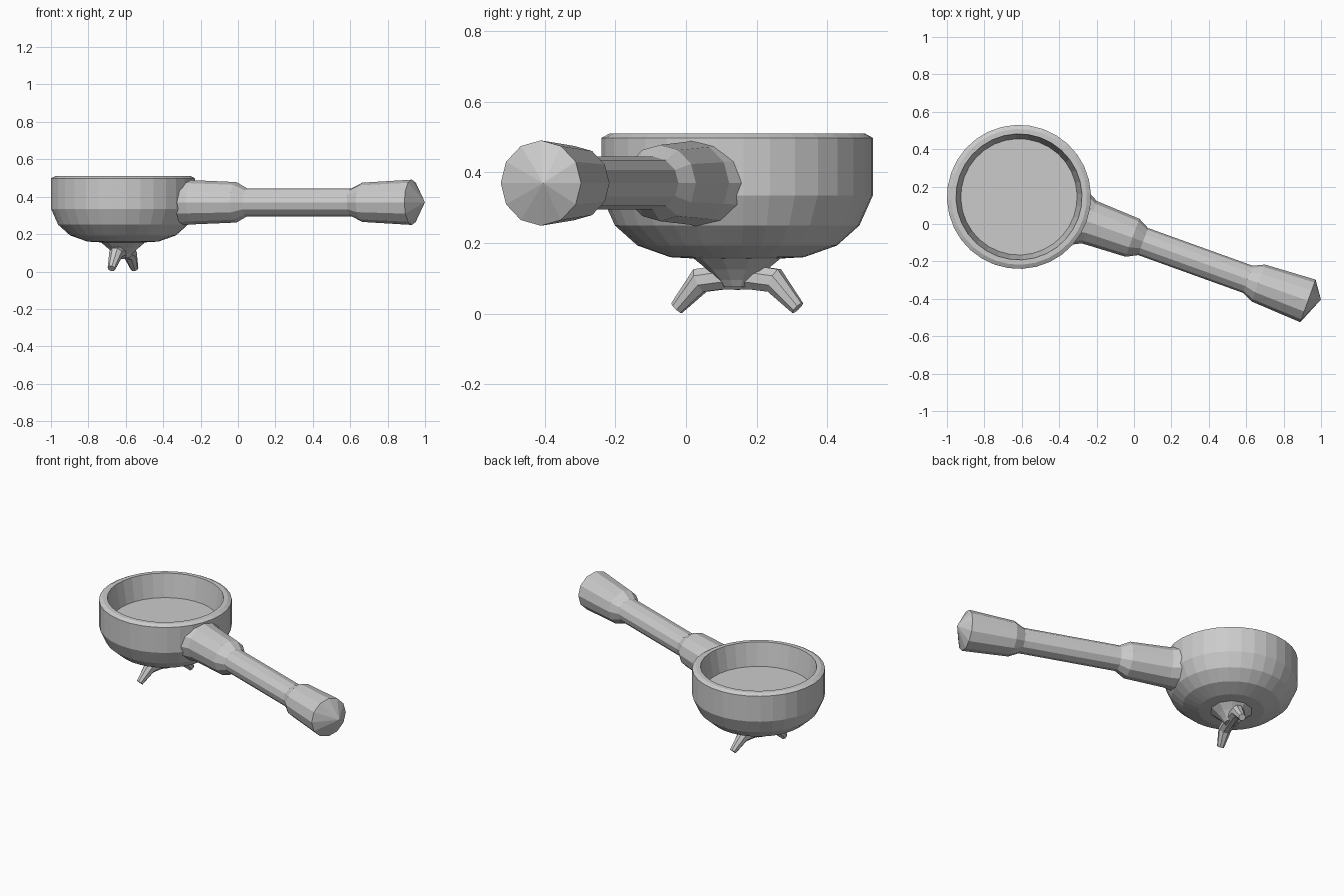
import bpy, bmesh
from math import sin, cos, tau, radians
from mathutils import Vector, Matrix

if "Cube" in bpy.data.objects:
    bpy.data.objects.remove(bpy.data.objects["Cube"])

# Local frame: basket axis at origin, handle along +x
PLACE = Matrix.Translation((-0.615, 0.145, 0)) @ Matrix.Rotation(radians(-19.8), 4, 'Z')


def ring(centre, u, v, ru, rv, n, phase=0.0):
    c, u, v = Vector(centre), Vector(u), Vector(v)
    return [c + u * ru * cos(tau * (i + phase) / n) + v * rv * sin(tau * (i + phase) / n)
            for i in range(n)]


def skin(name, rings, tip=None):
    """Bridge equal-sized rings; cap both ends, the last one to an apex if given."""
    bm = bmesh.new()
    loops = [[bm.verts.new(p) for p in r] for r in rings]
    n = len(loops[0])
    for a, b in zip(loops, loops[1:]):
        for i in range(n):
            j = (i + 1) % n
            bm.faces.new((a[i], a[j], b[j], b[i]))
    bm.faces.new(loops[0][::-1])
    if tip:
        t = bm.verts.new(tip)
        for i in range(n):
            bm.faces.new((loops[-1][i], loops[-1][(i + 1) % n], t))
    else:
        bm.faces.new(loops[-1])
    bmesh.ops.recalc_face_normals(bm, faces=bm.faces)
    mesh = bpy.data.meshes.new(name)
    bm.to_mesh(mesh)
    bm.free()
    ob = bpy.data.objects.new(name, mesh)
    ob.matrix_world = PLACE
    bpy.context.collection.objects.link(ob)
    return ob


X, Y, Z = (1, 0, 0), (0, 1, 0), (0, 0, 1)

# Basket: rounded outside, rim, recessed floor
basket = [(0.12, 0.156), (0.19, 0.16), (0.283, 0.193), (0.347, 0.25), (0.385, 0.335),
          (0.385, 0.498), (0.363, 0.51), (0.337, 0.51), (0.311, 0.365)]
skin("basket", [ring((0, 0, z), X, Y, r, r, 32) for r, z in basket])

# Neck under the basket
neck = [(0.13, 0.162), (0.085, 0.125), (0.055, 0.095), (0.04, 0.075)]
skin("spout_neck", [ring((0, 0, z), X, Y, r, r, 10) for r, z in neck])

# Twin spout: one bent tube, tapering to both tips
half = [(0.182, 0.016, 45, 0.021), (0.112, 0.094, 25, 0.038), (0.05, 0.102, 5, 0.037)]
path = [(-y, z, -a, r) for y, z, a, r in half] + [(0, 0.1, 0, 0.035)] + half[::-1]
spout = []
for y, z, a, r in path:
    normal = (0, sin(radians(a)), cos(radians(a)))
    spout.append(ring((0, y, z), X, normal, r, r, 8, 0.5))
skin("twin_spout", spout)

# Handle: flared collar, slim grip, swollen end with pointed cap
handle = [(0.345, 0.148, 0.122), (0.40, 0.12, 0.118), (0.645, 0.108, 0.108),
          (0.705, 0.077, 0.075), (1.30, 0.077, 0.075), (1.36, 0.105, 0.105),
          (1.642, 0.121, 0.121)]
skin("handle", [ring((s, 0, 0.37), Y, Z, rh, rv, 12) for s, rh, rv in handle],
     tip=(1.705, 0.03, 0.37))
